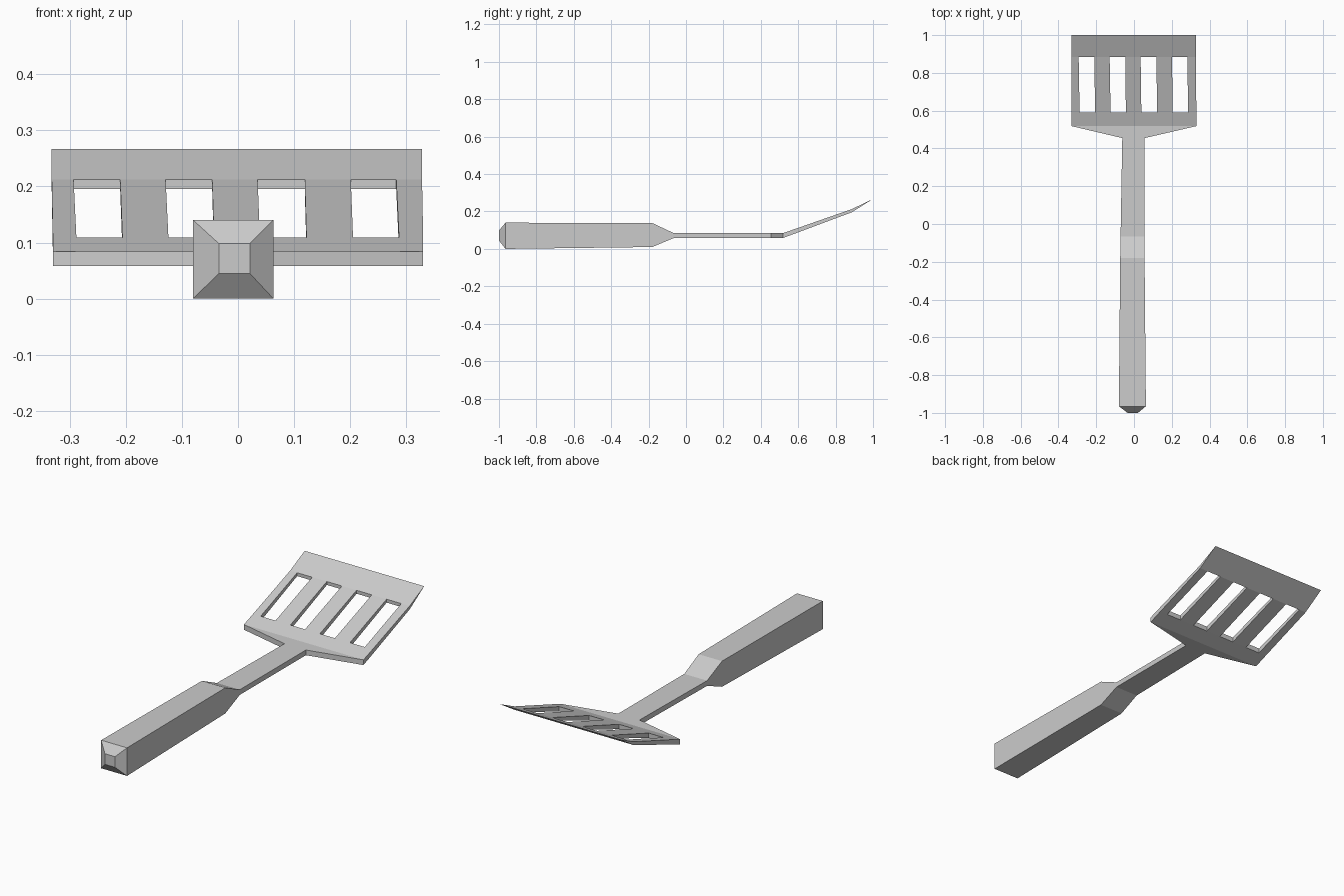
import bpy, bmesh

if "Cube" in bpy.data.objects:
    bpy.data.objects.remove(bpy.data.objects["Cube"])


def finish(bm, name):
    bmesh.ops.recalc_face_normals(bm, faces=bm.faces)
    mesh = bpy.data.meshes.new(name)
    bm.to_mesh(mesh)
    bm.free()
    obj = bpy.data.objects.new(name, mesh)
    bpy.context.collection.objects.link(obj)
    return obj


# Handle: rectangular sections lofted along y (y, x0, x1, z0, z1)
sections = [
    (-1.0, -0.034, 0.021, 0.045, 0.098),
    (-0.965, -0.080, 0.063, 0.0, 0.14),
    (-0.18, -0.073, 0.056, 0.01, 0.138),
    (-0.065, -0.071, 0.055, 0.058, 0.084),
    (0.455, -0.062, 0.056, 0.058, 0.084),
]
bm = bmesh.new()
rings = []
for y, x0, x1, z0, z1 in sections:
    rings.append([bm.verts.new((x, y, z)) for x, z in
                  ((x0, z0), (x1, z0), (x1, z1), (x0, z1))])
for a, b in zip(rings, rings[1:]):
    for i in range(4):
        j = (i + 1) % 4
        bm.faces.new((a[i], a[j], b[j], b[i]))
bm.faces.new(rings[0])
bm.faces.new(rings[-1])
finish(bm, "handle")

# Blade: top surface grid with slot cells left out, then thickened downwards
near = [-0.33, -0.288, -0.206, -0.124, -0.043, 0.039, 0.122, 0.205, 0.287, 0.33]
far = [-0.332, -0.293, -0.210, -0.129, -0.046, 0.035, 0.119, 0.201, 0.282, 0.328]
shoulder = [-0.062 + (x + 0.33) / 0.66 * 0.118 for x in near]
rows = [  # y, top z, thickness, x positions
    (0.455, 0.084, 0.026, shoulder),
    (0.518, 0.084, 0.026, near),
    (0.59, 0.109, 0.0243, near),
    (0.885, 0.212, 0.017, far),
    (1.0, 0.267, 0.0, far),
]
SLOT_ROW, SLOT_COLUMNS = 2, (1, 3, 5, 7)
bm = bmesh.new()
depth = {}
grid = []
for y, z, t, xs in rows:
    line = [bm.verts.new((x, y, z)) for x in xs]
    depth[round(line[0].co.y, 4)] = t
    grid.append(line)
for r in range(len(rows) - 1):
    for c in range(len(near) - 1):
        if r == SLOT_ROW and c in SLOT_COLUMNS:
            continue
        bm.faces.new((grid[r][c], grid[r][c + 1],
                      grid[r + 1][c + 1], grid[r + 1][c]))
top = list(bm.faces)
extruded = bmesh.ops.extrude_face_region(bm, geom=top, use_keep_orig=True)["geom"]
for v in extruded:
    if isinstance(v, bmesh.types.BMVert):
        v.co.z -= depth[round(v.co.y, 4)]
# The front lip closes to a sharp edge
bmesh.ops.remove_doubles(bm, verts=bm.verts, dist=0.0005)
finish(bm, "slotted_blade")
